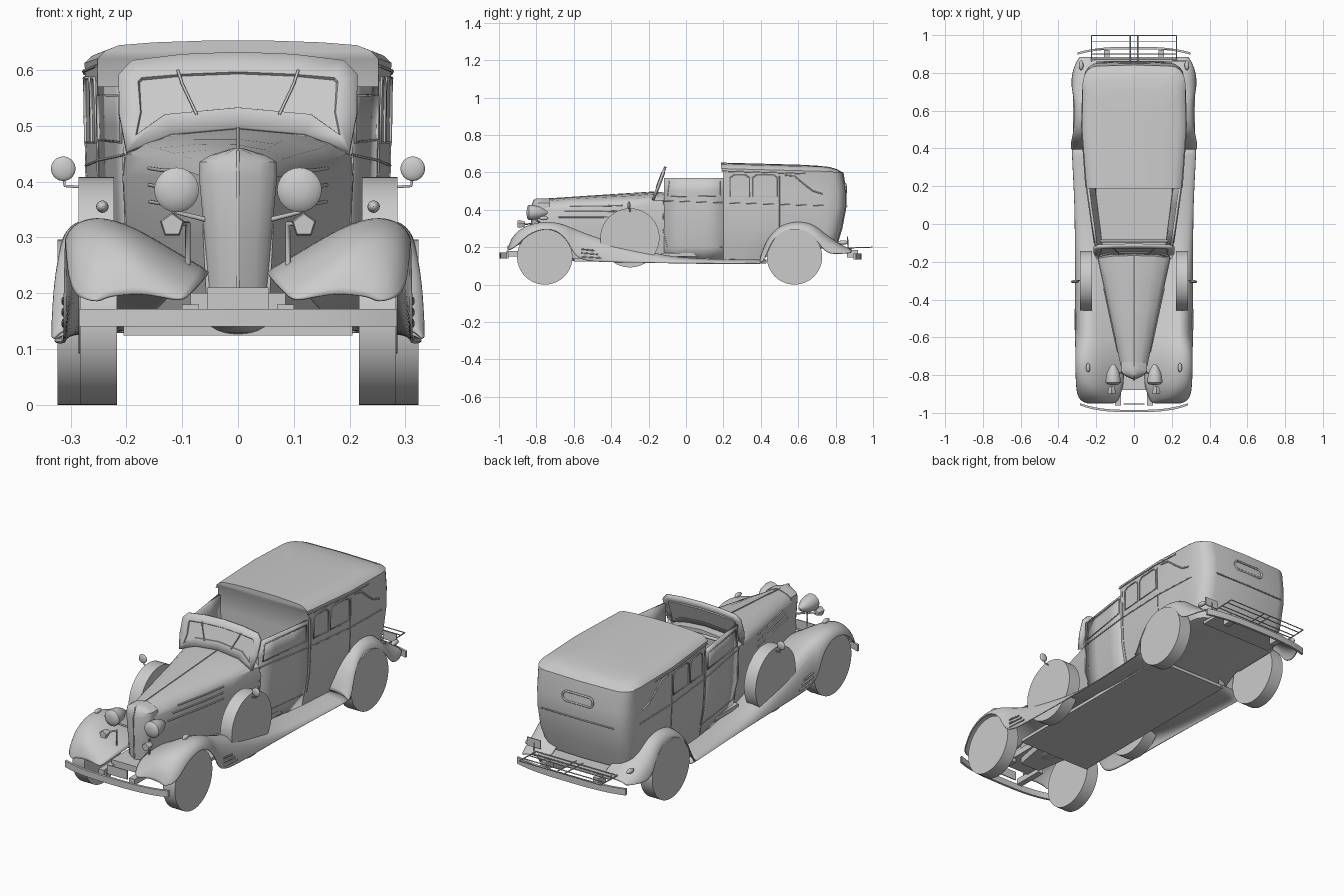
import bpy, bmesh, math
from mathutils import Matrix, Vector

if "Cube" in bpy.data.objects:
    bpy.data.objects.remove(bpy.data.objects["Cube"])

grey = bpy.data.materials.new("plain grey")
grey.use_nodes = True
grey.diffuse_color = (0.6, 0.6, 0.6, 1)
grey.node_tree.nodes["Principled BSDF"].inputs["Base Color"].default_value = (0.6, 0.6, 0.6, 1)


def finish(name, bm):
    bmesh.ops.recalc_face_normals(bm, faces=bm.faces)
    mesh = bpy.data.meshes.new(name)
    bm.to_mesh(mesh)
    bm.free()
    mesh.materials.append(grey)
    ob = bpy.data.objects.new(name, mesh)
    bpy.context.collection.objects.link(ob)
    return ob


def mirror(ob):
    ob.modifiers.new("mirror", 'MIRROR')
    return ob


def loft(name, rings, closed=True, caps=True):
    bm = bmesh.new()
    rows = [[bm.verts.new(p) for p in ring] for ring in rings]
    n = len(rows[0])
    for a, b in zip(rows, rows[1:]):
        for i in range(n if closed else n - 1):
            j = (i + 1) % n
            bm.faces.new((a[i], a[j], b[j], b[i]))
    if caps:
        bm.faces.new(rows[0])
        bm.faces.new(rows[-1])
    return finish(name, bm)


def box(name, lo, hi):
    bm = bmesh.new()
    lo, hi = Vector(lo), Vector(hi)
    bmesh.ops.create_cube(bm, size=1, matrix=Matrix.Translation((lo + hi) / 2) @ Matrix.Diagonal((*(hi - lo), 1)))
    return finish(name, bm)


def ball(name, at, size):
    bm = bmesh.new()
    bmesh.ops.create_uvsphere(bm, u_segments=20, v_segments=12, radius=1,
                              matrix=Matrix.Translation(at) @ Matrix.Diagonal((*size, 1)))
    return finish(name, bm)


def turned(name, x, z, profile, n=24):
    """Lathe a list of (position, radius) about an axis along y."""
    rings = [[(x + r * math.sin(math.tau * i / n), y, z + r * math.cos(math.tau * i / n))
              for i in range(n)] for y, r in profile]
    return loft(name, rings)


def disc(name, y, z, r, x0, x1):
    rings = [[(x, y + r * math.sin(math.tau * i / 56), z + r * math.cos(math.tau * i / 56)) for i in range(56)]
             for x in (x0, x1)]
    return mirror(loft(name, rings))


def tube(name, paths, r=.003, cyclic=False, both=True):
    cu = bpy.data.curves.new(name, 'CURVE')
    cu.dimensions = '3D'
    cu.bevel_depth = r
    cu.bevel_resolution = 1
    for path in paths:
        for side in ((1, -1) if both else (1,)):
            sp = cu.splines.new('POLY')
            sp.points.add(len(path) - 1)
            for pt, (x, y, z) in zip(sp.points, path):
                pt.co = (side * x, y, z, 1)
            sp.use_cyclic_u = cyclic
    cu.materials.append(grey)
    ob = bpy.data.objects.new(name, cu)
    bpy.context.collection.objects.link(ob)


def interp(table, t):
    for (a, u), (b, v) in zip(table, table[1:]):
        if t <= b:
            return u + (v - u) * max(0, t - a) / (b - a)
    return table[-1][1]


def full(half):
    return half + [(-x, y, z) for x, y, z in reversed(half) if x > 0]


# Body width along its length, and how the sides tuck in with height
WIDTH = [(-.80, .06), (-.45, .135), (-.13, .205), (.2, .252), (.5, .274), (.75, .27), (.85, .255)]
TUCK = [(.13, .84), (.2, .9), (.3, .97), (.42, .99), (.6, 1), (.62, 1.005), (.634, .95), (.644, .85), (.649, .6), (.652, .25)]


def side_x(y, z):
    return interp(WIDTH, y) * interp(TUCK, z)


def on_side(points, out=.001):
    return [(side_x(y, z) + out, y, z) for y, z in points]


# Closed rear cabin, stacked plan outlines with a raised tail floor
CABIN_Y = (.2, .3, .4, .5, .6, .7, .75)
rings = []
for z, yb in ((.13, .79), (.2, .80), (.3, .83), (.42, .853), (.5, .852), (.6, .836),
              (.62, .825), (.634, .80), (.644, .76), (.649, .7), (.652, .6)):
    yf = .188 if z > .61 else .2
    c = .075
    end = yb - c
    half = [(0, yf, z)] + [(side_x(y, z), y, z) for y in [yf if y == .2 else min(y, end) for y in CABIN_Y]]
    w = side_x(end, z)
    k = min(c, w * .8)
    half += [(w - k + k * math.cos(a), end + c * math.sin(a), z) for a in (.4, .8, 1.2, 1.5)] + [(0, yb + .006, z)]
    sag = .016 if z > .61 else 0
    lift = .065 if z < .15 else 0
    rings.append(full([(x, y, q - sag * (y - .2) / .6 + lift * max(0, min(1, (y - .4) / .1))) for x, y, q in half]))
loft("rear_cabin", rings)

# Roof edge, belt, windows, doors and trim
tube("roof_gutter", [on_side([(.19 + .05 * i, .607 - .0015 * i) for i in range(10)], .003)], .003)
tube("belt_moulding", [on_side([(y, .448 - .03 * (y + .13)) for y in (-.13, .2, .35, .5, .65, .75)])], .0025)
tube("rear_belt", [[(-.2, .858, .42), (0, .861, .42), (.2, .858, .42)]], .003, both=False)
for name, a, b in (("quarter_window", .355, .49), ("door_window", .235, .34)):
    tube(name, [on_side([(a, .47), (b, .47), (b, .57), (b - .02, .585), (a + .02, .585), (a, .57)])], .0035, True)
tube("front_window", [on_side([(-.1, .47), (.185, .475), (.185, .555), (-.09, .555)])], .0035, True)
tube("door_seams", [on_side([(y, z) for z in (.2, .3, .42, .58)]) for y in (.215, .5)]
     + [on_side([(-.12, .45), (-.125, .3), (-.1, .2), (.2, .2)])], .0018)
tube("landau_bar", [on_side([(.53, .585), (.58, .58), (.64, .53), (.68, .5), (.73, .485)])], .004)
tube("rear_window", [[(.06 * math.copysign(1, math.cos(a)) + .024 * math.cos(a), .856 - .1 * max(0, .024 * math.sin(a)),
                       .515 + .024 * math.sin(a))
                      for a in [math.tau * (i + .5) / 16 for i in range(16)]]], .005, True, both=False)

# Bonnet and cowl
rings = []
for y, zt in ((-.78, .452), (-.62, .466), (-.45, .476), (-.28, .485), (-.15, .495), (-.115, .493)):
    w = interp(WIDTH, y)
    rings.append(full([(0, y, .14), (w * .84, y, .14), (w * .97, y, .3), (w, y, .41), (w * .97, y, zt - .045),
                       (w * .85, y, zt - .025), (w * .5, y, zt - .009), (0, y, zt)]))
loft("bonnet", rings)
tube("bonnet_hinge", [[(0, -.8, .455), (0, -.45, .478), (0, -.17, .496)]], .0025, both=False)
tube("bonnet_louvres", [on_side([(-.68 + .03 * i, z), (-.45, z), (-.34, z + .004)], .002)
                        for i, z in enumerate((.36, .39, .42))], .0035)

# Pointed radiator shell
rings = []
for z, w, y in ((.17, .052, -.815), (.3, .06, -.825), (.41, .07, -.825), (.435, .069, -.82),
                (.447, .05, -.815), (.46, .008, -.805)):
    rings.append(full([(0, y, z), (w * .55, y + .016, z), (w * .9, y + .032, z), (w, y + .045, z), (w, -.73, z), (0, -.73, z)]))
loft("radiator_shell", rings)
tube("radiator_spine", [[(0, -.82, .21), (0, -.828, .41), (0, -.812, .455)]], .003, both=False)

# Open front compartment
wall = loft("front_side_wall", [on_side([(y, z) for z in (.13, .2, .3, .42, .5, .57)], 0)
                                for y in (-.118, -.02, .1, .21)], False, False)
wall.modifiers.new("thick", 'SOLIDIFY').thickness = .014
mirror(wall)
box("front_floor", (-.2, -.13, .15), (.2, .22, .17))
tube("dash_rail", [[(-.18, -.09, .48), (.18, -.09, .48)]], .008, both=False)

# Windscreen with recessed pane
bm = bmesh.new()
half = [(0, .495), (.12, .484), (.2, .452), (.213, .52), (.214, .59), (.19, .615), (.1, .626), (0, .63)]
outline = full([(x, -.177 + (z - .45) * .37, z) for x, z in half])
face = bm.faces.new([bm.verts.new(p) for p in outline])
face.normal_update()
if face.normal.y > 0:
    face.normal_flip()
for width, depth in ((.034, 0), (.002, -.005)):
    bm.normal_update()
    bmesh.ops.inset_region(bm, faces=[face], thickness=width, depth=depth, use_boundary=True)
screen = finish("windscreen", bm)
screen.modifiers.new("thick", 'SOLIDIFY').thickness = .014
screen.modifiers["thick"].offset = 0
tube("wipers", [[(.108, -.13, .6), (.1, -.139, .575), (.074, -.16, .52)]], .0025)


# Wings: stations of y, crown height, lip height, inner height, inner x, crown x, outer x
def wing(name, stations):
    rings = []
    for y, zt, zl, zi, xi, xc, xo in stations:
        d, h = xc - xi, zt - zi
        rings.append([(xi, y, zi), (xi + .35 * d, y, zi + .4 * h), (xi + .7 * d, y, zi + .82 * h), (xc, y, zt),
                      (xc + .6 * (xo - xc), y, zt - .2 * (zt - zl)), (xc + .9 * (xo - xc), y, zt - .6 * (zt - zl)), (xo, y, zl)])
    ob = loft(name, rings, False, False)
    sub = ob.modifiers.new("smooth", 'SUBSURF')
    sub.levels = sub.render_levels = 2
    ob.modifiers.new("thick", 'SOLIDIFY').thickness = .005
    mirror(ob)


wing("front_wing", [
    (-.95, .2, .185, .188, .1, .18, .25), (-.935, .25, .19, .2, .085, .2, .285), (-.9, .292, .212, .215, .07, .22, .302),
    (-.85, .323, .268, .232, .055, .235, .308), (-.76, .342, .304, .24, .05, .245, .31),
    (-.68, .335, .288, .245, .06, .25, .31), (-.62, .314, .22, .24, .08, .25, .312), (-.59, .3, .13, .23, .09, .25, .313),
    (-.45, .245, .12, .2, .11, .25, .313), (-.2, .175, .118, .16, .16, .25, .313), (-.05, .146, .115, .143, .17, .25, .313),
    (.15, .136, .113, .136, .18, .25, .316), (.43, .134, .113, .134, .18, .25, .333)])
wing("rear_wing", [
    (.395, .145, .116, .14, .19, .25, .334), (.42, .215, .13, .2, .19, .25, .335), (.45, .267, .222, .25, .19, .25, .33),
    (.5, .318, .281, .3, .19, .25, .319), (.58, .343, .3, .325, .19, .25, .314), (.66, .335, .281, .315, .18, .25, .319),
    (.71, .307, .225, .285, .17, .25, .328), (.75, .27, .165, .25, .16, .25, .333),
    (.82, .218, .165, .205, .15, .24, .325), (.885, .188, .17, .182, .15, .23, .29)])
tube("wing_ribs", [[(.312, -.56, z), (.312, -.49 + (.19 - z), z - .008)] for z in (.15, .17, .19)], .004)

# Underside and frame
box("floor_pan", (-.205, -.6, .124), (.205, .42, .14))
box("rear_apron", (-.2, .76, .18), (.2, .885, .195))
mirror(box("frame_horn", (.07, -.96, .15), (.1, -.8, .18)))
mirror(box("rear_frame_horn", (.13, .86, .145), (.16, .92, .185)))
box("front_apron", (-.085, -.88, .17), (.085, -.6, .2))
ball("engine_sump", (0, -.55, .155), (.06, .15, .03))

# Wheels and side-mounted spares
disc("front_wheel", -.755, .148, .148, .217, .283)
disc("rear_wheel", .58, .148, .148, .256, .323)
disc("spare_wheel", -.3, .25, .158, .222, .286)


# Bumpers
def bumper(name, half, y_mid, bend, z0, z1):
    rings = []
    for i in range(-8, 9):
        t = i / 8
        y = y_mid + bend * abs(t) ** 3
        rings.append([(half * t, y - .006, z0), (half * t, y + .006, z0), (half * t, y + .006, z1), (half * t, y - .006, z1)])
    loft(name, rings)


bumper("front_bumper", .285, -.99, .035, .14, .172)
bumper("rear_bumper", .3, .932, -.03, .133, .165)
box("front_number_plate", (-.055, -.955, .165), (.055, -.95, .21))
box("rear_number_plate", (.2, .86, .215), (.275, .865, .257))
tube("plate_bracket", [[(.235, .865, .19), (.235, .865, .24)]], both=False)

# Luggage rack
tube("rack_rungs", [[(-.225, y, .2), (.225, y, .2)] for y in (.87, .9, .925, .965, .997)], .0025, both=False)
tube("rack_sides", [[(x, .84, .195), (x, .997, .2)] for x in (.02, .225)], .003)

# Lamps, horns and mirrors
mirror(turned("headlamp", .11, .385, ((-.852, .012), (-.848, .032), (-.84, .04), (-.825, .04), (-.79, .034), (-.76, .02), (-.74, .006))))
mirror(turned("fog_lamp", .118, .322, ((-.9, .02), (-.89, .023), (-.86, .014)), 5))
tube("lamp_brackets", [[(.09, -.83, .23), (.09, -.83, .325), (.118, -.87, .322)],
                       [(.05, -.78, .33), (.11, -.8, .345), (.11, -.8, .36)]], .005)
mirror(ball("wing_lamp", (.243, -.76, .355), (.011, .024, .011)))
mirror(ball("tail_lamp", (.28, .84, .225), (.012, .026, .012)))
mirror(ball("mirror_head", (.313, -.305, .423), (.022, .008, .022)))
tube("mirror_arm", [[(.275, -.3, .39), (.31, -.3, .392), (.313, -.3, .41)]], .003)

# Smooth shading with crisp edges
bpy.ops.object.select_all(action='DESELECT')
for ob in bpy.context.collection.objects:
    if ob.type == 'MESH' and grey.name in ob.data.materials:
        ob.select_set(True)
        bpy.context.view_layer.objects.active = ob
bpy.ops.object.shade_smooth_by_angle(angle=math.radians(35))
